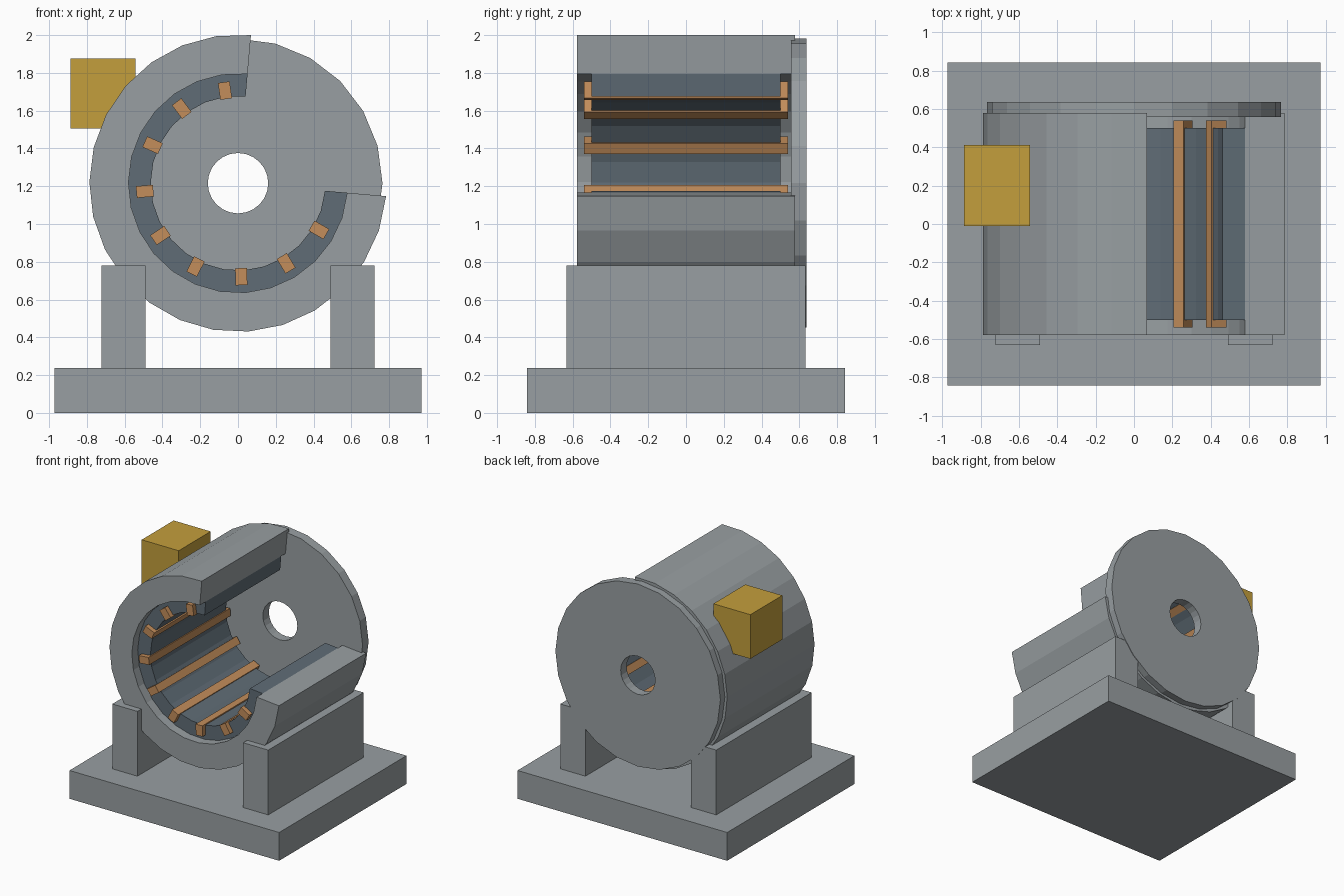
import bpy, bmesh, math
from mathutils import Matrix

if "Cube" in bpy.data.objects:
    bpy.data.objects.remove(bpy.data.objects["Cube"])

CZ = 1.216                      # height of the motor axis
START, SWEEP = 85, 270          # cutaway: arc starts at 85 degrees, spans 270


def material(name, rgb):
    m = bpy.data.materials.new(name)
    m.diffuse_color = (*rgb, 1)
    m.use_nodes = True
    m.node_tree.nodes["Principled BSDF"].inputs["Base Color"].default_value = m.diffuse_color
    return m


GREY = material("light grey metal", (0.315, 0.345, 0.36))
SLATE = material("dark slate steel", (0.115, 0.15, 0.18))
COPPER = material("copper", (0.55, 0.27, 0.105))
GOLD = material("gold yellow", (0.55, 0.345, 0.045))


def finish(name, bm, mat):
    bmesh.ops.recalc_face_normals(bm, faces=bm.faces[:])
    me = bpy.data.meshes.new(name)
    bm.to_mesh(me)
    bm.free()
    me.materials.append(mat)
    ob = bpy.data.objects.new(name, me)
    bpy.context.collection.objects.link(ob)
    return ob


def box(name, x, y, z, mat, matrix=None):
    bm = bmesh.new()
    bmesh.ops.create_cube(bm, size=1)
    for v in bm.verts:
        v.co = [(r[0] + r[1]) / 2 + c * (r[1] - r[0]) for r, c in zip((x, y, z), v.co)]
    if matrix:
        bm.transform(matrix)
    return finish(name, bm, mat)


def ring(name, r_in, r_out, y0, y1, start, sweep, n, mat):
    """Flat-sided ring or ring sector around the y axis."""
    bm = bmesh.new()
    full = sweep == 360
    rows = []
    for i in range(n if full else n + 1):
        a = math.radians(start + sweep * i / n)
        rows.append([bm.verts.new((r * math.cos(a), y, CZ + r * math.sin(a)))
                     for r, y in ((r_in, y0), (r_out, y0), (r_out, y1), (r_in, y1))])
    for i in range(n):
        a, b = rows[i], rows[(i + 1) % len(rows)]
        for k in range(4):
            j = (k + 1) % 4
            bm.faces.new((a[k], a[j], b[j], b[k]))
    if not full:
        bm.faces.new(rows[0])
        bm.faces.new(rows[-1])
    return finish(name, bm, mat)


# Base slab and the two support feet
box("base_plate", (-0.972, 0.972), (-0.843, 0.843), (0, 0.237), GREY)
for side, x in (("left", (-0.723, -0.49)), ("right", (0.49, 0.723))):
    box(side + "_foot", x, (-0.632, 0.632), (0.237, 0.78), GREY)

# Cutaway housing, stator core and rear end plate with shaft hole
ring("housing", 0.58, 0.787, -0.578, 0.578, START, SWEEP, 20, GREY)
ring("stator_core", 0.462, 0.58, -0.5, 0.5, START, SWEEP, 20, SLATE)
ring("rear_end_plate", 0.16, 0.765, 0.557, 0.637, 0, 360, 24, GREY)

# Copper winding bars set radially in the stator
for i in range(9):
    a = math.radians(98 + 29 * i)
    m = Matrix.Translation((0, 0, CZ)) @ Matrix.Rotation(-a, 4, 'Y')
    box(f"winding_bar_{i + 1}", (0.45, 0.54), (-0.54, 0.54), (-0.031, 0.031), COPPER, m)

# Terminal box on the shoulder of the housing
box("terminal_box", (-0.886, -0.543), (-0.01, 0.413), (1.505, 1.875), GOLD)
